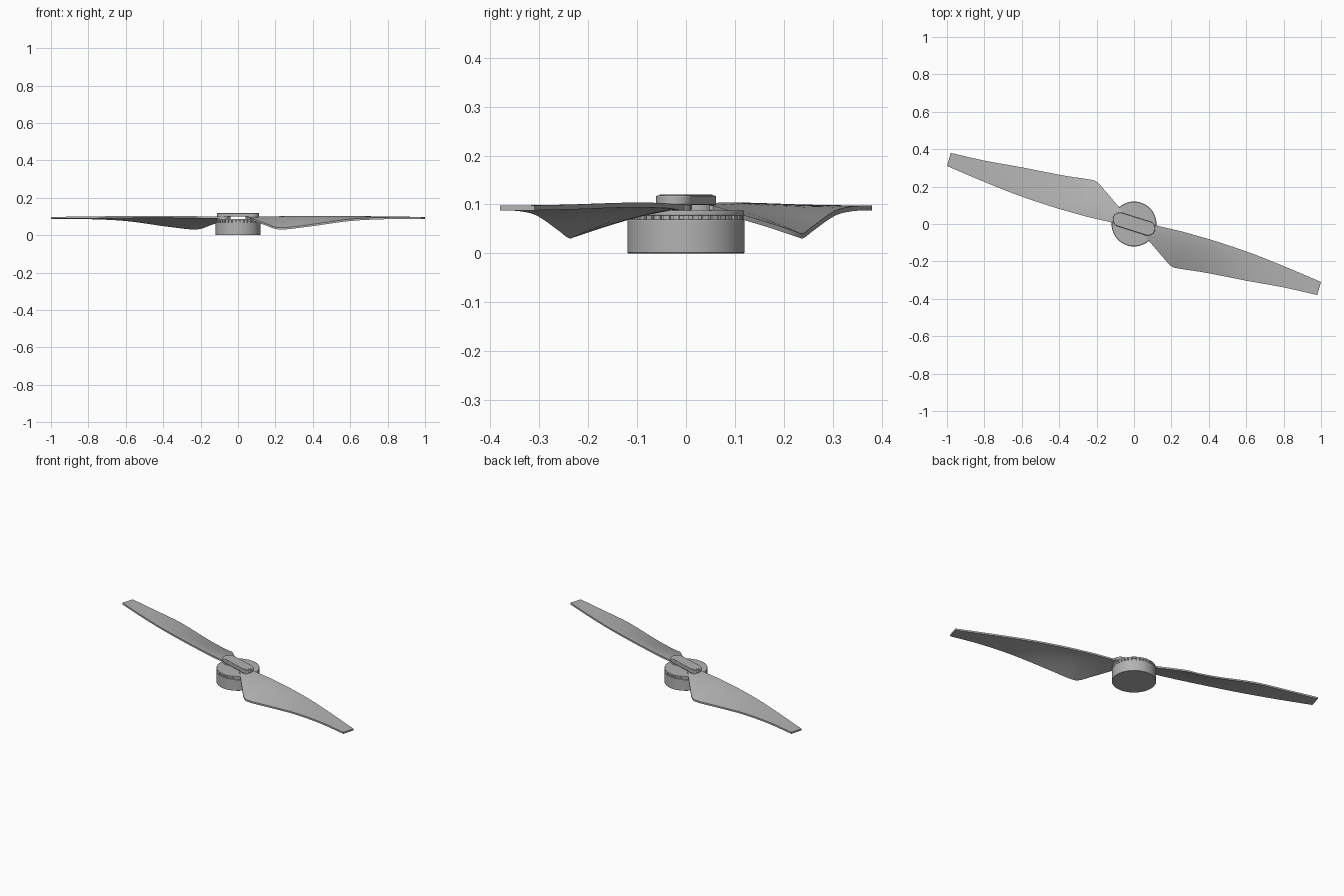
import bpy, bmesh, math
from mathutils import Vector, Matrix

cube = bpy.data.objects.get("Cube")
if cube:
    bpy.data.objects.remove(cube, do_unlink=True)

grey = bpy.data.materials.new("mid grey")
grey.use_nodes = True
colour = (0.45, 0.45, 0.45, 1)
grey.diffuse_color = colour
grey.node_tree.nodes["Principled BSDF"].inputs["Base Color"].default_value = colour

TILT = math.radians(-17.5)   # direction of the clamp across the hub
PIN = 0.079                  # pin distance from the centre


def finish(name, bm, angle=35, bevel=0):
    bmesh.ops.recalc_face_normals(bm, faces=bm.faces)
    mesh = bpy.data.meshes.new(name)
    bm.to_mesh(mesh)
    bm.free()
    ob = bpy.data.objects.new(name, mesh)
    bpy.context.collection.objects.link(ob)
    mesh.materials.append(grey)
    if bevel:
        mod = ob.modifiers.new("edge", "BEVEL")
        mod.width, mod.segments, mod.limit_method = bevel, 2, "ANGLE"
    bpy.ops.object.select_all(action="DESELECT")
    bpy.context.view_layer.objects.active = ob
    ob.select_set(True)
    bpy.ops.object.shade_smooth_by_angle(angle=math.radians(angle))
    return ob


def cylinder(name, radius, low, high, x=0, y=0, sides=64, bevel=0):
    bm = bmesh.new()
    bmesh.ops.create_cone(bm, cap_ends=True, segments=sides, radius1=radius,
                          radius2=radius, depth=high - low,
                          matrix=Matrix.Translation((x, y, (low + high) / 2)))
    return finish(name, bm, bevel=bevel)


def capsule(name, radius, low, high, bevel=0):
    bm = bmesh.new()
    verts = []
    for end in (0, 1):
        for i in range(17):
            a = math.pi * (i / 16 - 0.5 + end)
            p = Vector((PIN * (1 - 2 * end) + radius * math.cos(a), radius * math.sin(a), low))
            verts.append(bm.verts.new(Matrix.Rotation(TILT, 3, "Z") @ p))
    face = bm.faces.new(verts)
    out = bmesh.ops.extrude_face_region(bm, geom=[face])
    top = [v for v in out["geom"] if isinstance(v, bmesh.types.BMVert)]
    bmesh.ops.translate(bm, verts=top, vec=(0, 0, high - low))
    return finish(name, bm, bevel=bevel)


def smooth_path(points, steps=5):
    # Catmull-Rom curve through the given points
    pts = [Vector(p) for p in points]
    pts = [2 * pts[0] - pts[1]] + pts + [2 * pts[-1] - pts[-2]]
    path = []
    for a, b, c, d in zip(pts, pts[1:], pts[2:], pts[3:]):
        for i in range(steps):
            t = i / steps
            path.append(0.5 * (2 * b + (c - a) * t + (2 * a - 5 * b + 4 * c - d) * t * t
                               + (3 * b - a - 3 * c + d) * t ** 3))
    return path + [pts[-2]]


# Motor: can, toothed groove and lid
cylinder("motor_can", 0.12, 0, 0.069, bevel=0.002)
cylinder("motor_groove", 0.112, 0.065, 0.08)
bm = bmesh.new()
for i in range(36):
    m = (Matrix.Rotation(math.tau * i / 36, 4, "Z") @ Matrix.Translation((0.112, 0, 0.073))
         @ Matrix.Diagonal((0.012, 0.013, 0.009, 1)))
    bmesh.ops.create_cube(bm, size=1, matrix=m)
finish("groove_teeth", bm)
cylinder("motor_lid", 0.119, 0.077, 0.088, bevel=0.002)

# Clamp plate with a raised inner panel, and the blade root knuckles
capsule("clamp_plate", 0.038, 0.099, 0.118, 0.003)
capsule("clamp_panel", 0.031, 0.117, 0.12)
for side, name in ((1, "left"), (-1, "right")):
    cylinder(name + "_knuckle", 0.034, 0.086, 0.1, side * PIN * math.cos(TILT),
             side * PIN * math.sin(TILT), sides=32)

# Blades: a cambered sheet lofted between leading and trailing edges
LEADING = [(0.06, 0.012, 0.1), (0.12, -0.008, 0.1), (0.17, -0.02, 0.1),
           (0.24, -0.036, 0.102), (0.31, -0.055, 0.103), (0.43, -0.09, 0.104),
           (0.61, -0.15, 0.103), (0.8, -0.225, 0.1), (1, -0.31, 0.098)]
TRAILING = [(0.05, -0.055, 0.098), (0.105, -0.12, 0.078), (0.155, -0.178, 0.06),
            (0.2, -0.226, 0.044), (0.25, -0.24, 0.041), (0.38, -0.26, 0.056),
            (0.6, -0.303, 0.086), (0.8, -0.339, 0.096), (0.98, -0.38, 0.098)]
COLUMNS, THICK = 8, 0.01

for side, name in ((1, "left_blade"), (-1, "right_blade")):
    bm = bmesh.new()
    rows = []
    for lead, trail in zip(smooth_path(LEADING), smooth_path(TRAILING)):
        row = []
        for i in range(COLUMNS + 1):
            s = i / COLUMNS
            p = lead.lerp(trail, s)
            p.z = lead.z + (trail.z - lead.z) * s ** 1.4
            row.append(bm.verts.new((side * p.x, side * p.y, p.z)))
        rows.append(row)
    for r, q in zip(rows, rows[1:]):
        for i in range(COLUMNS):
            bm.faces.new((r[i], r[i + 1], q[i + 1], q[i]))
    # Close the sheet into a thin solid
    out = bmesh.ops.extrude_face_region(bm, geom=bm.faces[:], use_keep_orig=True)
    lower = [v for v in out["geom"] if isinstance(v, bmesh.types.BMVert)]
    bmesh.ops.translate(bm, verts=lower, vec=(0, 0, -THICK))
    finish(name, bm, 40)
